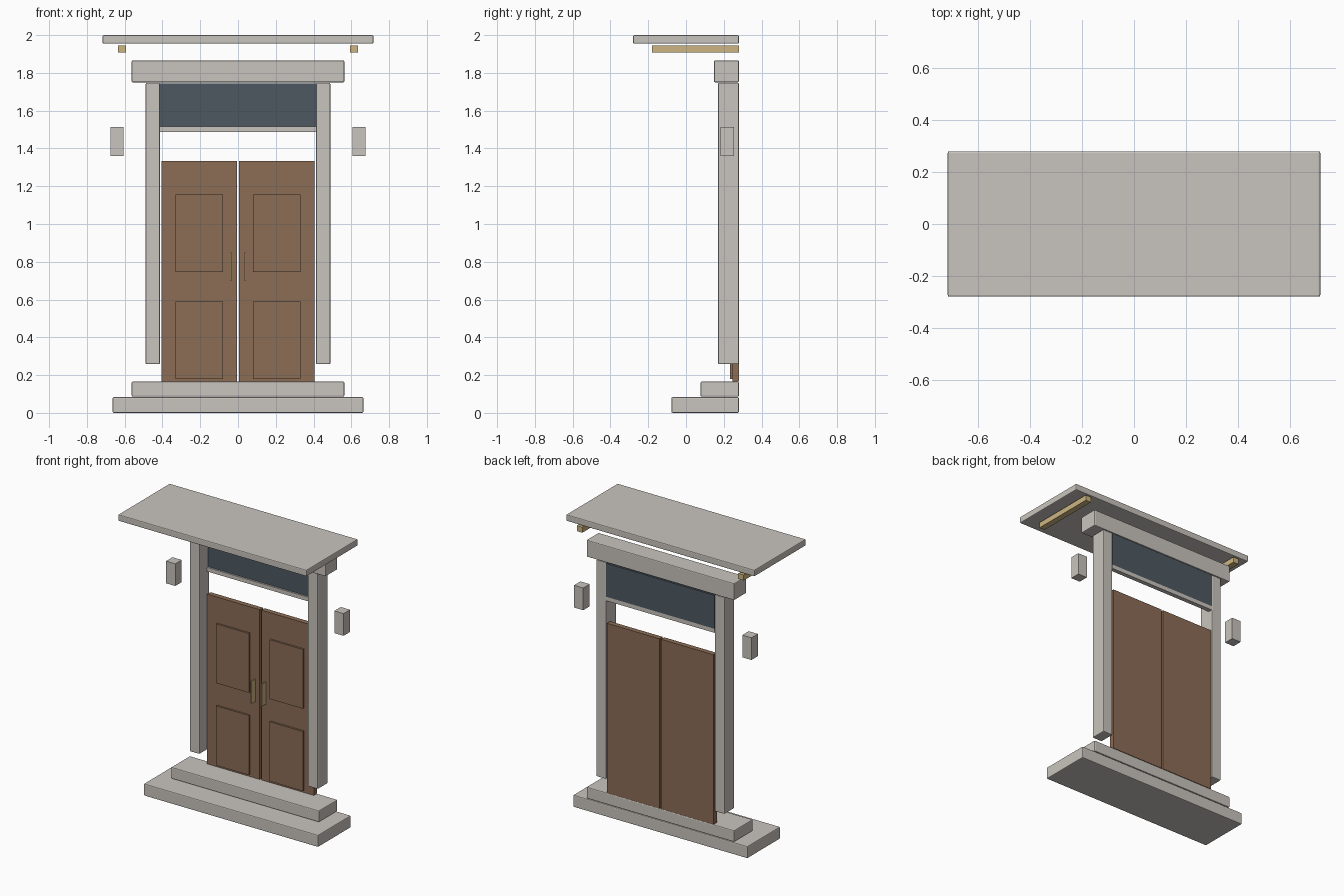
import bpy
import bmesh

default = bpy.data.objects.get("Cube")
if default:
    bpy.data.objects.remove(default, do_unlink=True)


def linear(c):
    c /= 255
    return c / 12.92 if c <= 0.04045 else ((c + 0.055) / 1.055) ** 2.4


def material(name, *rgb):
    mat = bpy.data.materials.new(name)
    mat.use_nodes = True
    colour = [linear(c) for c in rgb] + [1]
    mat.diffuse_color = colour
    bsdf = next(n for n in mat.node_tree.nodes if n.type == "BSDF_PRINCIPLED")
    bsdf.inputs["Base Color"].default_value = colour
    return mat


STONE = material("pale stone", 201, 196, 189)
WOOD = material("brown wood", 139, 109, 86)
GLASS = material("dark glass", 79, 89, 97)
BRASS = material("brass", 205, 181, 130)


def box(name, mat, x, y, z, bevel=0):
    """Box spanning the (low, high) ranges on each axis."""
    bm = bmesh.new()
    bmesh.ops.create_cube(bm, size=1)
    for v in bm.verts:
        v.co = [r[0] if c < 0 else r[1] for c, r in zip(v.co, (x, y, z))]
    mesh = bpy.data.meshes.new(name)
    bm.to_mesh(mesh)
    bm.free()
    mesh.materials.append(mat)
    obj = bpy.data.objects.new(name, mesh)
    bpy.context.collection.objects.link(obj)
    if bevel:
        mod = obj.modifiers.new("soft edges", "BEVEL")
        mod.width = bevel
        mod.segments = 2
    return obj


def pair(name, mat, x, y, z, bevel=0):
    """Mirrored boxes on the left (+x) and right (-x)."""
    box("left_" + name, mat, x, y, z, bevel)
    box("right_" + name, mat, (-x[1], -x[0]), y, z, bevel)


BACK = 0.28
EDGE = 0.006

# Steps
box("lower_step", STONE, (-0.664, 0.664), (-0.077, BACK), (0, 0.083), EDGE)
box("upper_step", STONE, (-0.563, 0.563), (0.077, BACK), (0.086, 0.165), EDGE)

# Door surround
pair("pillar", STONE, (0.413, 0.489), (0.17, BACK), (0.258, 1.747), EDGE)
box("lintel", STONE, (-0.563, 0.563), (0.148, BACK), (1.75, 1.866), EDGE)
box("transom_glass", GLASS, (-0.413, 0.413), (0.262, BACK), (1.515, 1.745))
box("transom_bar", STONE, (-0.413, 0.413), (0.25, BACK), (1.487, 1.515))

# Double doors with raised panels and pull handles
pair("door", WOOD, (0.006, 0.406), (0.245, BACK), (0.165, 1.334))
for level, z in (("lower", (0.18, 0.59)), ("upper", (0.747, 1.155))):
    pair(level + "_door_panel", WOOD, (0.079, 0.331), (0.232, 0.25), z)
pair("handle", BRASS, (0.035, 0.043), (0.198, 0.242), (0.697, 0.85))

# Wall lamps
pair("wall_lamp", STONE, (0.606, 0.676), (0.183, 0.253), (1.36, 1.513))

# Canopy and its brackets
pair("canopy_bracket", BRASS, (0.594, 0.636), (-0.181, BACK), (1.907, 1.945))
box("canopy", STONE, (-0.717, 0.717), (-0.28, BACK), (1.955, 2), EDGE)
